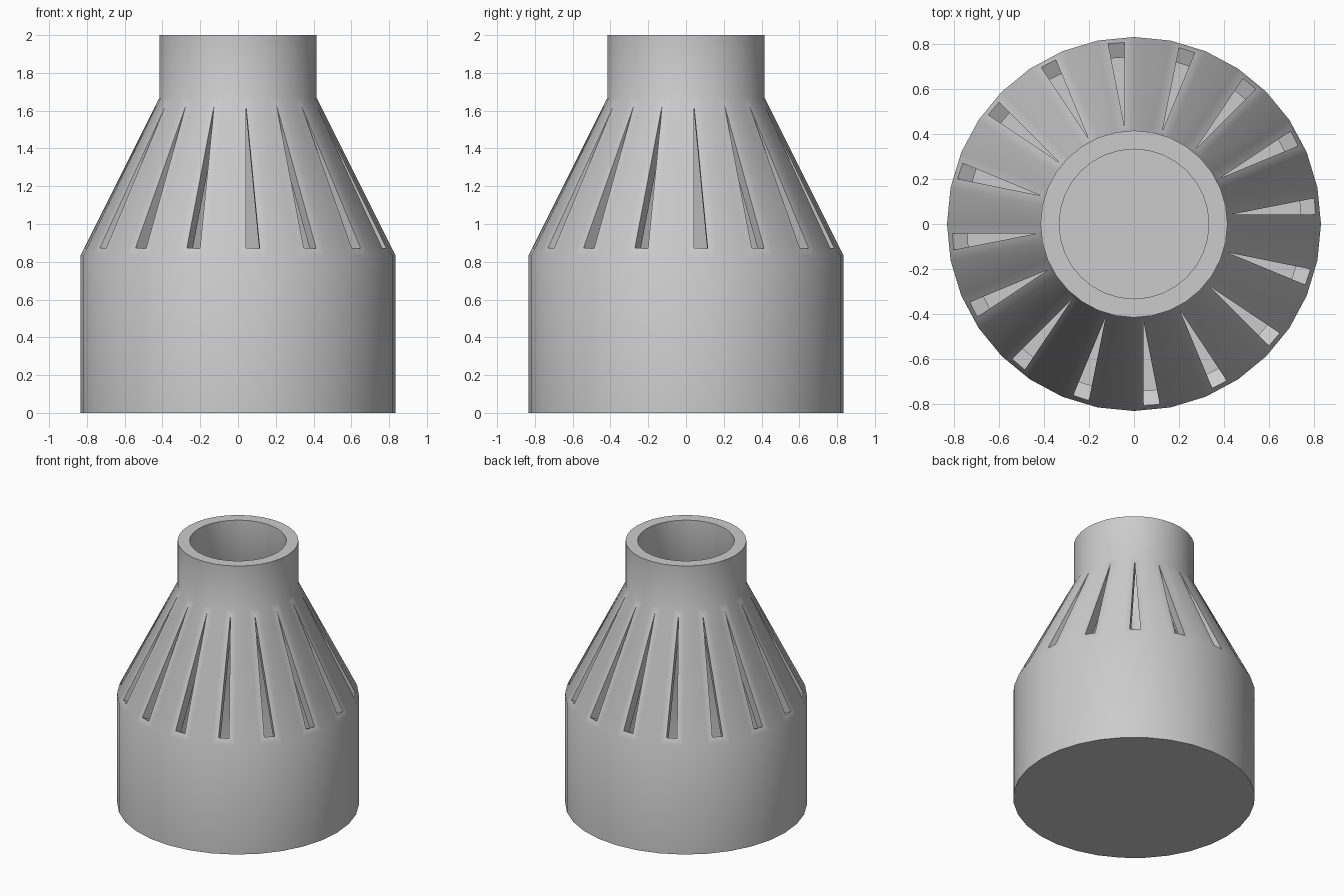
import bpy
import bmesh
from math import radians, cos, sin, tau
from mathutils import Matrix, Vector

SIDES = 32
SLOTS = 16
U = 1 / 12                      # wall thickness, base unit of all sizes
R, NECK = 10 * U, 5 * U         # outer radii of body and neck
Z1, Z2, TOP = 10 * U, 20 * U, 2.0

cube = bpy.data.objects.get("Cube")
if cube:
    bpy.data.objects.remove(cube, do_unlink=True)

grey = bpy.data.materials.new("plain grey")
grey.use_nodes = True
colour = (0.6, 0.6, 0.6, 1)
grey.diffuse_color = colour
grey.node_tree.nodes["Principled BSDF"].inputs["Base Color"].default_value = colour


def make_object(name, bm):
    bmesh.ops.recalc_face_normals(bm, faces=bm.faces)
    mesh = bpy.data.meshes.new(name)
    bm.to_mesh(mesh)
    bm.free()
    mesh.materials.append(grey)
    obj = bpy.data.objects.new(name, mesh)
    bpy.context.collection.objects.link(obj)
    return obj


# Hollow bottle shell: outer wall up, over the rim, inner wall down
profile = [(R, 0), (R, Z1), (NECK, Z2), (NECK, TOP),
           (NECK - U, TOP), (NECK - U, Z2), (R - U, Z1), (R - U, U)]
bm = bmesh.new()
rings = [[bm.verts.new((r * cos(tau * i / SIDES), r * sin(tau * i / SIDES), z))
          for i in range(SIDES)] for r, z in profile]
for low, high in zip(rings, rings[1:]):
    for i in range(SIDES):
        j = (i + 1) % SIDES
        bm.faces.new((low[i], low[j], high[j], high[i]))
bm.faces.new(rings[0])
bm.faces.new(rings[-1])
shell = make_object("slotted_shell", bm)

# Tapered slot cutters, extruded square to the sloping shoulder
normal = Vector((0, -2, 1)).normalized()
bm = bmesh.new()
for k in range(SLOTS):
    turn = Matrix.Rotation(tau * k / SLOTS, 3, 'Z')
    outline = [Vector((x, -(R - (z - Z1) / 2), z))
               for x, z in ((0.042, 1.63), (0.042, 0.875), (0.115, 0.875))]
    outer, inner = [[bm.verts.new(turn @ (p + normal * d)) for p in outline]
                    for d in (0.06, -0.13)]
    bm.faces.new(outer)
    bm.faces.new(inner[::-1])
    for i in range(3):
        j = (i + 1) % 3
        bm.faces.new((outer[i], inner[i], inner[j], outer[j]))
cutter = make_object("slot_cutter", bm)
cutter.hide_render = True

cut = shell.modifiers.new("slots", 'BOOLEAN')
cut.operation = 'DIFFERENCE'
cut.solver = 'EXACT'
cut.object = cutter
bpy.ops.object.select_all(action='DESELECT')
shell.select_set(True)
bpy.context.view_layer.objects.active = shell
bpy.ops.object.modifier_apply(modifier=cut.name)
bpy.data.objects.remove(cutter, do_unlink=True)

bpy.ops.object.shade_smooth_by_angle(angle=radians(30))
